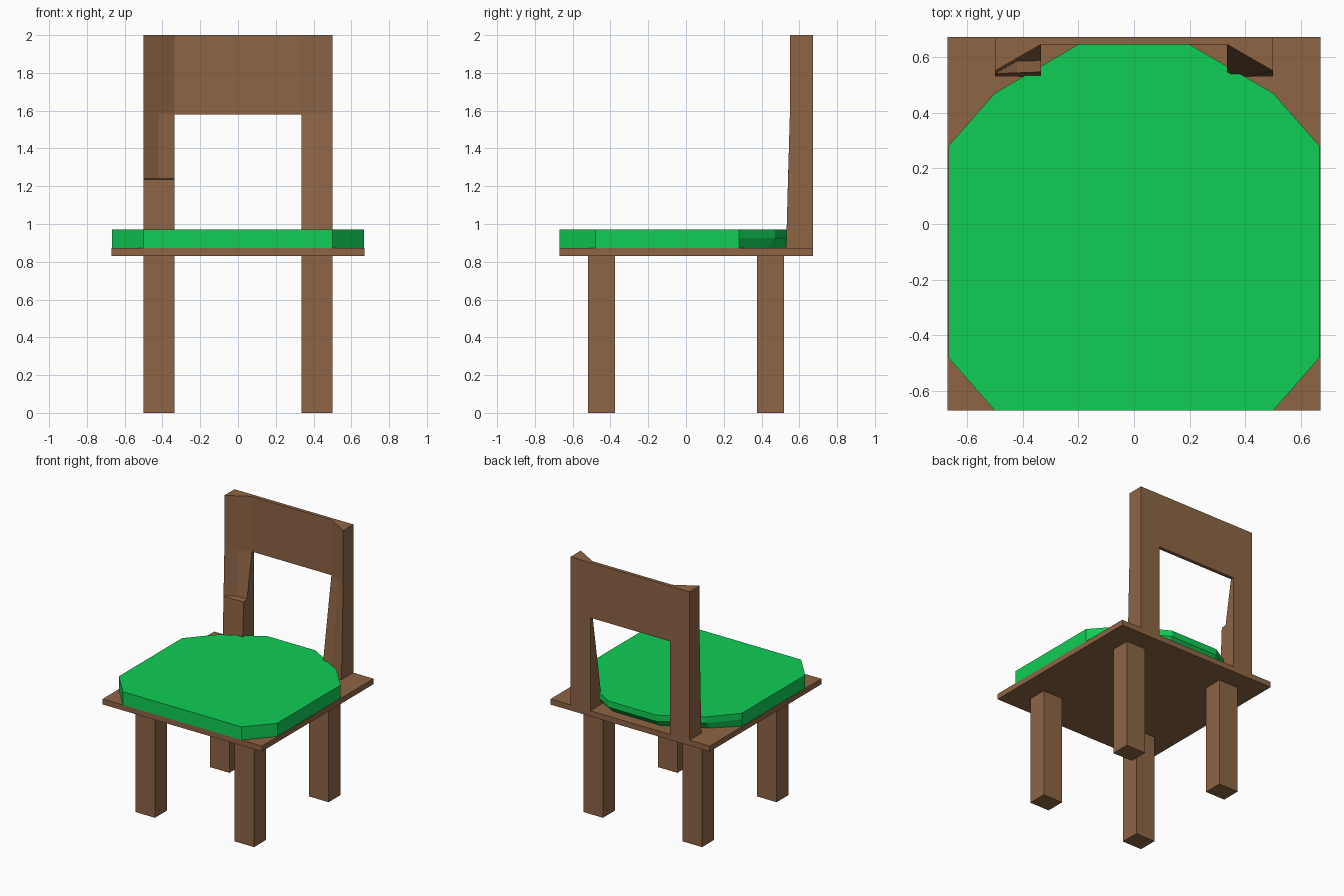
import bpy

if "Cube" in bpy.data.objects:
    bpy.data.objects.remove(bpy.data.objects["Cube"])

def material(name, color):
    m = bpy.data.materials.new(name)
    m.diffuse_color = color
    m.use_nodes = True
    m.node_tree.nodes["Principled BSDF"].inputs["Base Color"].default_value = m.diffuse_color
    return m

wood = material("wood", (0.27, 0.13, 0.06, 1))
green = material("green_fabric", (0.005, 0.62, 0.09, 1))

def loft(name, rings, mat):
    """Join stacked rings of equal point count and cap both ends."""
    n = len(rings[0])
    verts = [p for r in rings for p in r]
    faces = [list(range(n))[::-1], list(range(len(verts) - n, len(verts)))]
    for k in range(len(rings) - 1):
        for i in range(n):
            j = (i + 1) % n
            faces.append([k*n + i, k*n + j, (k+1)*n + j, (k+1)*n + i])
    me = bpy.data.meshes.new(name)
    me.from_pydata(verts, [], faces)
    me.materials.append(mat)
    ob = bpy.data.objects.new(name, me)
    bpy.context.collection.objects.link(ob)
    return ob

def box(name, x0, x1, y0, y1, z0, z1):
    ring = [(x0, y0), (x1, y0), (x1, y1), (x0, y1)]
    return loft(name, [[(x, y, z) for x, y in ring] for z in (z0, z1)], wood)

# legs and seat board
for sx, side in ((-1, "left"), (1, "right")):
    for sy, end in ((-1, "front"), (1, "back")):
        xs, ys = sorted((sx*0.335, sx*0.5)), sorted((sy*0.375, sy*0.52))
        box(f"{end}_{side}_leg", *xs, *ys, 0, 0.83)
box("seat_board", -0.67, 0.67, -0.67, 0.672, 0.83, 0.872)

# cushion with a slightly tucked back edge
def outline(y_mid, y_back, z):
    half = [(0.5, -0.67), (0.667, -0.48), (0.667, 0.28), (0.5, y_mid), (0.2, y_back)]
    return [(x, y, z) for x, y in half] + [(-x, y, z) for x, y in half[::-1]]

loft("cushion", [outline(0.43, 0.59, 0.872), outline(0.47, 0.645, 0.925),
                 outline(0.47, 0.645, 0.972)], green)

# back posts: front y at the outer, middle and inner edge for each height
def post(name, s, levels):
    rings = []
    for z, a, b, c in levels:
        r = [(0.5*s, a, z), (0.42*s, b, z), (0.335*s, c, z),
             (0.335*s, 0.672, z), (0.5*s, 0.672, z)]
        rings.append(r if s < 0 else r[::-1])
    loft(name, rings, wood)

top = [(1.585, 0.55, 0.596, 0.645), (2.0, 0.55, 0.596, 0.645)]
post("right_back_post", 1, [(0.872, 0.53, 0.53, 0.53)] + top)
post("left_back_post", -1, [(0.872, 0.53, 0.53, 0.53), (1.235, 0.54, 0.543, 0.546),
                            (1.24, 0.54, 0.585, 0.587)] + top)

# top rail
box("back_rail", -0.335, 0.335, 0.645, 0.672, 1.58, 2.0)
